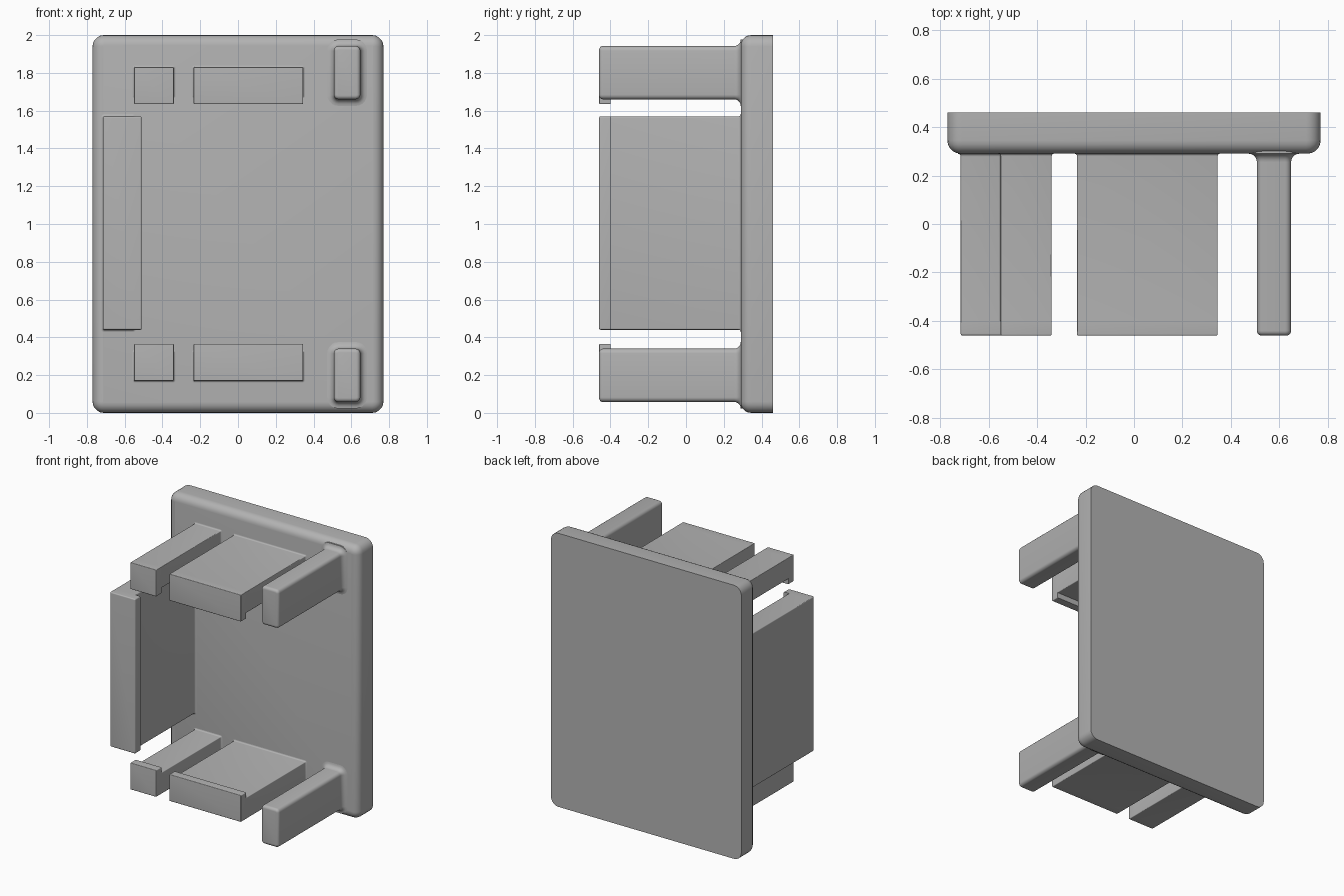
import bpy, bmesh, math

if "Cube" in bpy.data.objects:
    bpy.data.objects.remove(bpy.data.objects["Cube"], do_unlink=True)

FRONT, PLATE_FRONT, BACK = -0.46, 0.29, 0.46
LIP_BACK = -0.40
STEPS = 5

grey = bpy.data.materials.new("plain grey")
grey.use_nodes = True
colour = (0.45, 0.45, 0.45, 1)
grey.diffuse_color = colour
grey.node_tree.nodes["Principled BSDF"].inputs["Base Color"].default_value = colour


def ring(bm, y, box, r):
    """Rounded rectangle in the xz plane."""
    x0, x1, z0, z1 = box
    centres = [(x1 - r, z1 - r), (x0 + r, z1 - r), (x0 + r, z0 + r), (x1 - r, z0 + r)]
    verts = []
    for quarter, (cx, cz) in enumerate(centres):
        for i in range(STEPS + 1):
            a = (quarter + i / STEPS) * math.pi / 2
            verts.append(bm.verts.new((cx + r * math.cos(a), y, cz + r * math.sin(a))))
    return verts


def grow(box, d):
    return (box[0] - d, box[1] + d, box[2] - d, box[3] + d)


def loft(name, sections):
    """Skin a solid through (y, box, corner radius) sections."""
    bm = bmesh.new()
    rings = [ring(bm, *s) for s in sections]
    for a, b in zip(rings, rings[1:]):
        for i in range(len(a)):
            j = (i + 1) % len(a)
            bm.faces.new((a[i], a[j], b[j], b[i]))
    bm.faces.new(rings[0])
    bm.faces.new(rings[-1])
    bmesh.ops.recalc_face_normals(bm, faces=bm.faces)
    mesh = bpy.data.meshes.new(name)
    bm.to_mesh(mesh)
    bm.free()
    mesh.materials.append(grey)
    ob = bpy.data.objects.new(name, mesh)
    bpy.context.collection.objects.link(ob)
    bpy.ops.object.select_all(action="DESELECT")
    ob.select_set(True)
    bpy.context.view_layer.objects.active = ob
    bpy.ops.object.shade_smooth_by_angle(angle=math.radians(35))


def rounded_front(y, box, edge, corner):
    """Sections of a convex rounded front edge."""
    out = []
    for i in range(STEPS + 1):
        a = i / STEPS * math.pi / 2
        inset = edge * (1 - math.sin(a))
        out.append((y + edge * (1 - math.cos(a)), grow(box, -inset),
                    max(corner - inset, 0.001)))
    return out


def prong(name, box, edge, corner, fillet, body=None):
    """Bar standing out from the plate; body is the thinner part behind a lip."""
    sections = rounded_front(FRONT, box, edge, corner)
    if body:
        sections += [(LIP_BACK, box, corner), (LIP_BACK, body, corner)]
        box = body
    # Concave fillet where the bar meets the plate
    for i in range(STEPS + 1):
        a = i / STEPS * math.pi / 2
        d = fillet * (1 - math.cos(a))
        sections.append((PLATE_FRONT - fillet * (1 - math.sin(a)), grow(box, d), corner + d))
    sections.append((PLATE_FRONT + 0.02, grow(box, fillet), corner + fillet))
    loft(name, sections)


def flip(box):
    return (box[0], box[1], 2 - box[3], 2 - box[2])


# Back plate with rounded front rim
plate = (-0.77, 0.77, 0, 2)
loft("back_plate", rounded_front(PLATE_FRONT, plate, 0.055, 0.06) + [(BACK, plate, 0.06)])

# Tall side clip, lip turned inward
prong("side_clip", (-0.715, -0.51, 0.44, 1.57), 0.008, 0.008, 0.012,
      body=(-0.715, -0.55, 0.44, 1.57))

# Clips and arms, repeated at the top and the bottom
for place, turn in (("top", lambda b: b), ("bottom", flip)):
    for part, x0, x1 in (("narrow_clip", -0.55, -0.34), ("wide_clip", -0.235, 0.345)):
        prong(f"{place}_{part}", turn((x0, x1, 1.635, 1.83)), 0.005, 0.005, 0.01,
              body=turn((x0, x1, 1.675, 1.83)))
    prong(f"{place}_arm", turn((0.507, 0.648, 1.66, 1.942)), 0.02, 0.025, 0.035)
